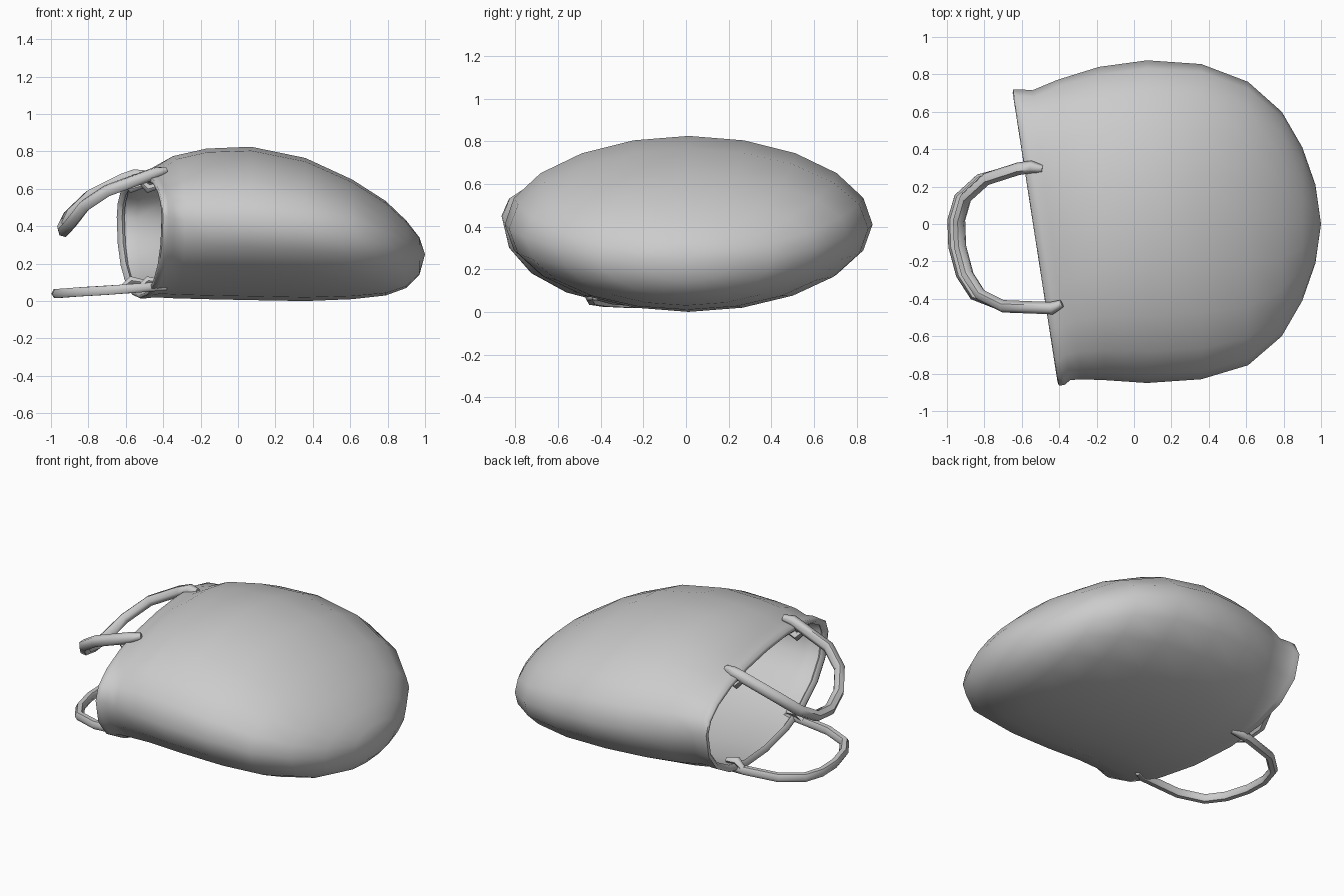
import bpy, bmesh, math

cube = bpy.data.objects.get("Cube")
if cube:
    bpy.data.objects.remove(cube, do_unlink=True)

GREY = (0.6, 0.6, 0.6, 1.0)
mat = bpy.data.materials.new("plain_grey")
mat.use_nodes = True
mat.diffuse_color = GREY
mat.node_tree.nodes["Principled BSDF"].inputs["Base Color"].default_value = GREY


def activate(obj):
    bpy.ops.object.select_all(action='DESELECT')
    obj.select_set(True)
    bpy.context.view_layer.objects.active = obj


# Pouch: rings from the rolled lip of the slanted mouth to the closed end
# (x, slant, y low, y high, z low, z widest, z high, roundness)
SECTIONS = [
    (-0.515, 0.155, -0.82, 0.675, 0.05, 0.45, 0.64, 2.2),
    (-0.540, 0.155, -0.845, 0.70, 0.03, 0.45, 0.665, 2.2),
    (-0.535, 0.155, -0.865, 0.72, 0.015, 0.45, 0.685, 2.2),
    (-0.50, 0.15, -0.86, 0.72, 0.015, 0.45, 0.695, 2.2),
    (-0.45, 0.13, -0.835, 0.715, 0.02, 0.44, 0.715, 2.15),
    (-0.35, 0.08, -0.83, 0.77, 0.015, 0.43, 0.775, 2.1),
    (-0.17, 0.02, -0.835, 0.84, 0.01, 0.42, 0.815, 2.0),
    (0.07, 0, -0.85, 0.875, 0.005, 0.41, 0.825, 1.95),
    (0.36, 0, -0.83, 0.855, 0.0, 0.39, 0.765, 1.95),
    (0.61, 0, -0.755, 0.76, 0.01, 0.35, 0.65, 2.0),
    (0.79, 0, -0.60, 0.60, 0.03, 0.30, 0.535, 2.0),
    (0.90, 0, -0.41, 0.41, 0.07, 0.26, 0.43, 2.0),
    (0.97, 0, -0.21, 0.21, 0.14, 0.25, 0.34, 2.0),
]
SIDES = 20


def rounded(value, power):
    return math.copysign(abs(value) ** (2 / power), value)


bm = bmesh.new()
rings = []
for x, slant, y0, y1, z0, zw, z1, power in SECTIONS:
    ring = []
    for i in range(SIDES):
        a = math.tau * i / SIDES
        y = (y0 + y1) / 2 + (y1 - y0) / 2 * rounded(math.cos(a), power)
        s = rounded(math.sin(a), power)
        z = zw + s * ((z1 - zw) if s > 0 else (zw - z0))
        ring.append(bm.verts.new((x - slant * y, y, z)))
    rings.append(ring)
for near, far in zip(rings, rings[1:]):
    for i in range(SIDES):
        j = (i + 1) % SIDES
        bm.faces.new((near[i], near[j], far[j], far[i]))
tip = bm.verts.new((1.0, 0, 0.25))
for i in range(SIDES):
    bm.faces.new((rings[-1][i], rings[-1][(i + 1) % SIDES], tip))
# Make the normals face outward
bm.normal_update()
top = max(bm.faces, key=lambda f: f.calc_center_median().z)
if top.normal.z < 0:
    bmesh.ops.reverse_faces(bm, faces=bm.faces[:])
mesh = bpy.data.meshes.new("pouch")
bm.to_mesh(mesh)
bm.free()
pouch = bpy.data.objects.new("pouch", mesh)
bpy.context.collection.objects.link(pouch)
mesh.materials.append(mat)
wall = pouch.modifiers.new("wall", 'SOLIDIFY')
wall.thickness = 0.02
wall.offset = -1
activate(pouch)
bpy.ops.object.modifier_apply(modifier="wall")
bpy.ops.object.shade_smooth_by_angle(angle=math.radians(75))


# Rope parts: round tubes along a path, narrowed at both ends
def rope(name, points, radius):
    curve = bpy.data.curves.new(name, 'CURVE')
    curve.dimensions = '3D'
    curve.bevel_depth = radius
    curve.bevel_resolution = 1
    curve.use_fill_caps = True
    spline = curve.splines.new('POLY')
    spline.points.add(len(points) - 1)
    for p, co in zip(spline.points, points):
        p.co = (*co, 1)
    spline.points[0].radius = spline.points[-1].radius = 0.6
    obj = bpy.data.objects.new(name, curve)
    bpy.context.collection.objects.link(obj)
    curve.materials.append(mat)
    activate(obj)
    bpy.ops.object.convert(target='MESH')
    bpy.ops.object.shade_smooth_by_angle(angle=math.radians(60))


# Handle outline seen from above, shared by both handles
OUTLINE = [(-0.385, -0.425), (-0.44, -0.45), (-0.70, -0.44), (-0.82, -0.38),
           (-0.89, -0.27), (-0.93, -0.12), (-0.935, 0.02), (-0.90, 0.14),
           (-0.79, 0.24), (-0.62, 0.295), (-0.55, 0.305), (-0.49, 0.295)]
UPPER_Z = [0.70, 0.685, 0.59, 0.51, 0.42, 0.375, 0.39, 0.46,
           0.565, 0.65, 0.675, 0.68]

rope("upper_handle", [(x, y, z) for (x, y), z in zip(OUTLINE, UPPER_Z)], 0.034)
# The lower handle lies almost flat
rope("lower_handle", [(x - 0.035 * (x < -0.75), y, 0.11 + 0.075 * x if x < -0.42 else 0.07)
                      for x, y in OUTLINE], 0.028)

# Rope ends tucked over the rim inside the mouth
for side, y, x in (("right", -0.44, -0.50), ("left", 0.30, -0.59)):
    for level, heights in (("upper", (0.65, 0.60, 0.62)), ("lower", (0.07, 0.11, 0.10))):
        rope(level + "_" + side + "_tail",
             [(x + dx, y, z) for dx, z in zip((-0.03, 0.02, 0.09), heights)], 0.027)
